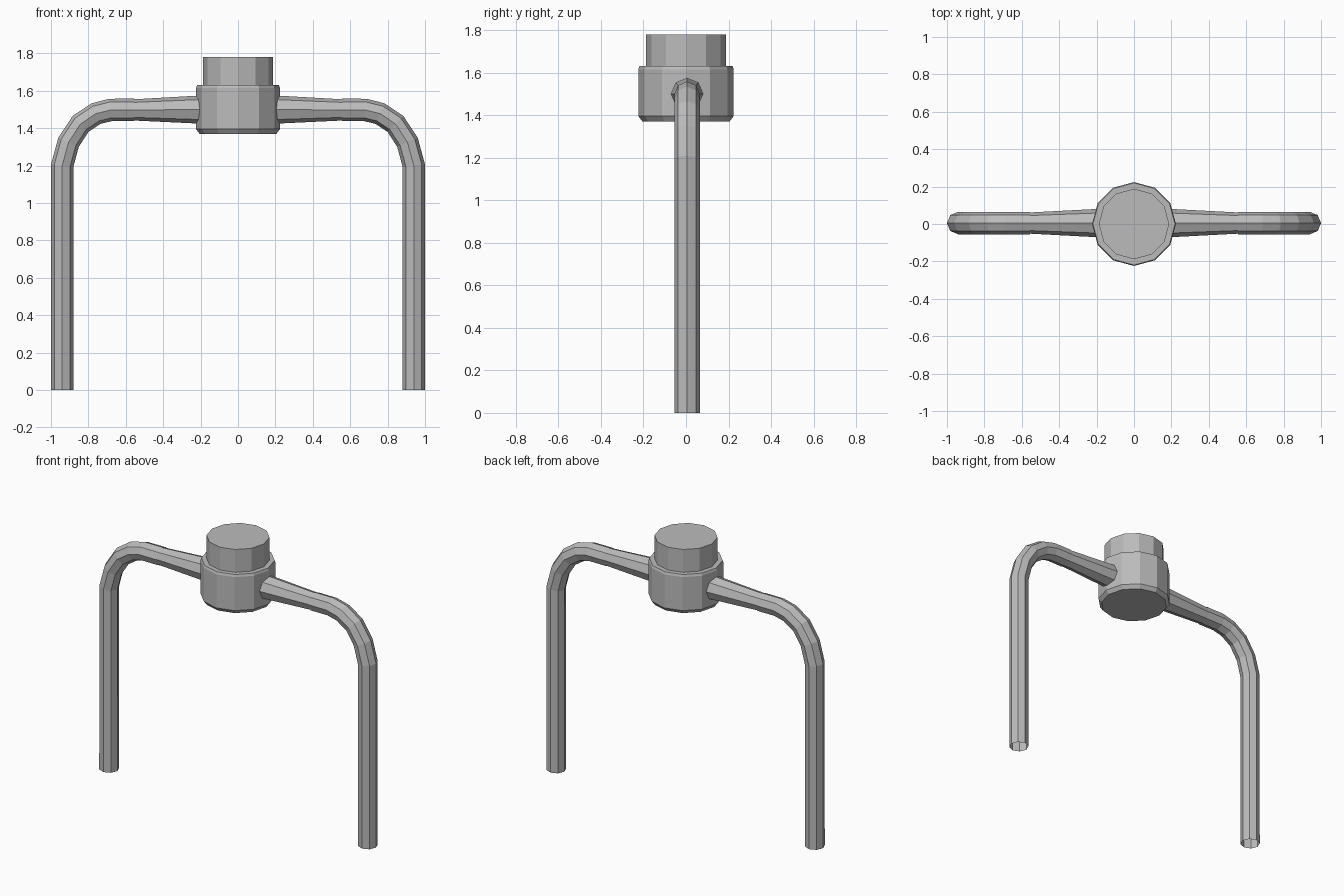
import bpy, bmesh, math
from mathutils import Vector

cube = bpy.data.objects.get("Cube")
if cube:
    bpy.data.objects.remove(cube, do_unlink=True)

metal = bpy.data.materials.new("grey_metal")
metal.use_nodes = True
GREY = (0.5, 0.5, 0.5, 1)
metal.diffuse_color = GREY
metal.node_tree.nodes["Principled BSDF"].inputs["Base Color"].default_value = GREY


def loft(name, rings, sides, capped):
    """Skin rings given as (centre, axis u, axis v, radius)."""
    bm = bmesh.new()
    loops = []
    for centre, u, v, r in rings:
        angles = [math.tau * i / sides for i in range(sides)]
        loops.append([bm.verts.new(centre + r * (u * math.cos(a) + v * math.sin(a)))
                      for a in angles])
    for a, b in zip(loops, loops[1:]):
        for i in range(sides):
            j = (i + 1) % sides
            bm.faces.new((a[i], a[j], b[j], b[i]))
    if capped:
        bm.faces.new(loops[0][::-1])
        bm.faces.new(loops[-1])
    bmesh.ops.recalc_face_normals(bm, faces=bm.faces)
    mesh = bpy.data.meshes.new(name)
    bm.to_mesh(mesh)
    bm.free()
    mesh.materials.append(metal)
    obj = bpy.data.objects.new(name, mesh)
    bpy.context.collection.objects.link(obj)


def turned(name, profile):
    """Twelve-sided upright solid from (radius, height) pairs."""
    x, y = Vector((1, 0, 0)), Vector((0, 1, 0))
    loft(name, [(Vector((0, 0, z)), x, y, r) for r, z in profile], 12, True)


def pipe(name, path, radii, side, capped=False):
    """Eight-sided pipe along (x, z) points, mirrored by side."""
    pts = [Vector((side * x, 0.005, z)) for x, z in path]
    depth = Vector((0, 1, 0))
    rings = []
    for i, p in enumerate(pts):
        before = (p - pts[i - 1]).normalized() if i else None
        after = (pts[i + 1] - p).normalized() if i + 1 < len(pts) else None
        along = ((before or after) + (after or before)).normalized()
        rings.append((p, depth, along.cross(depth), radii[i]))
    loft(name, rings, 8, capped)


# Central hub with chamfered rims and a narrower cap
turned("hub_body", [(0.205, 1.37), (0.224, 1.395), (0.224, 1.615), (0.219, 1.63)])
turned("hub_cap", [(0.188, 1.6), (0.188, 1.78)])

# Bent legs with open feet, and flared arms running into the hub
bend = [(0.94, 0), (0.94, 1.2), (0.906, 1.325), (0.842, 1.423),
        (0.76, 1.478), (0.68, 1.498), (0.555, 1.498)]
for label, side in (("left", 1), ("right", -1)):
    pipe(label + "_leg", bend, [0.06] * len(bend), side)
    pipe(label + "_arm", [(0.57, 1.498), (0.15, 1.5)], [0.056, 0.078], side, True)
